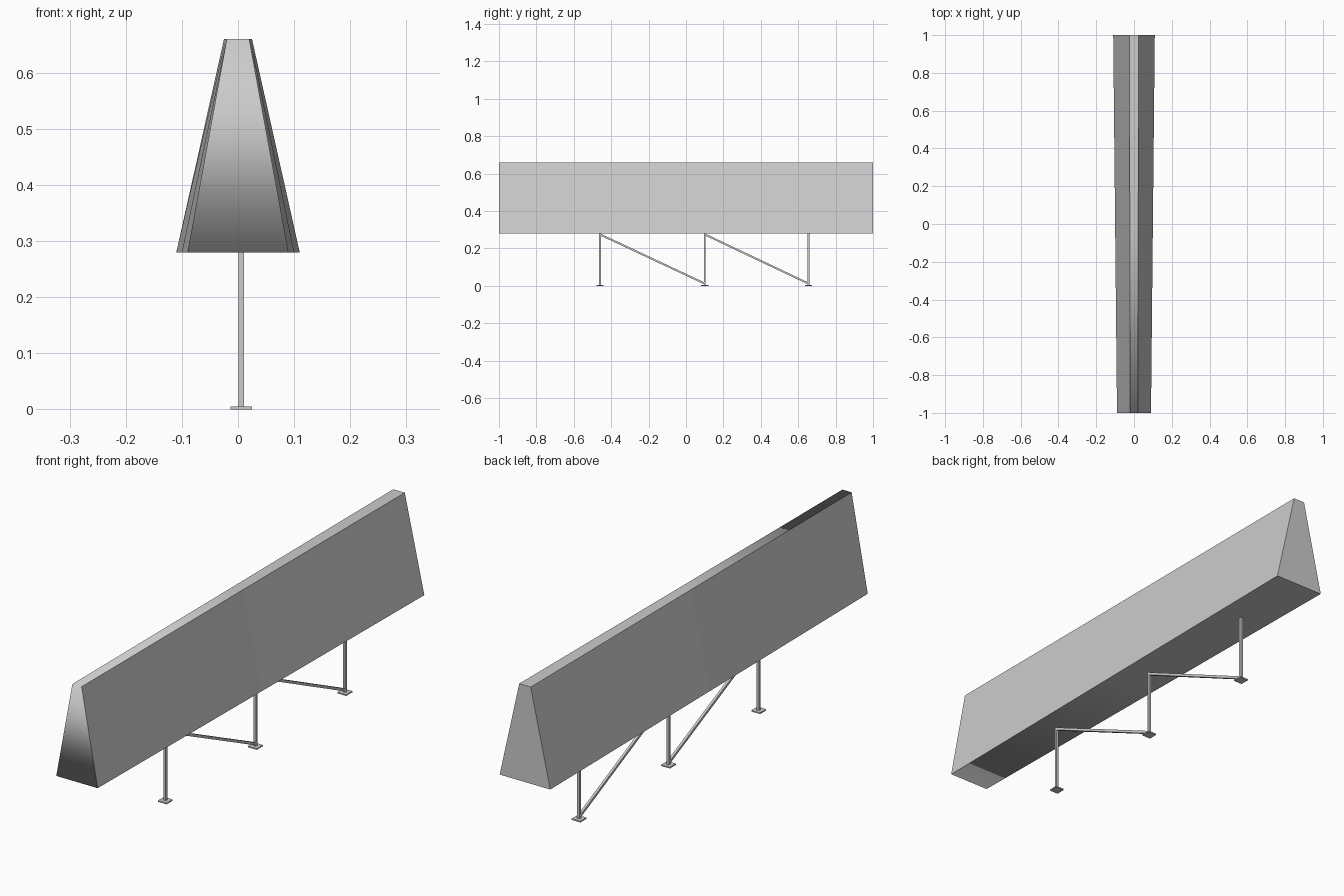
import bpy
import bmesh
from mathutils import Vector

cube = bpy.data.objects.get("Cube")
if cube:
    bpy.data.objects.remove(cube)

grey = bpy.data.materials.new("light grey")
grey.use_nodes = True
colour = (0.6, 0.6, 0.6, 1)
grey.diffuse_color = colour
grey.node_tree.nodes["Principled BSDF"].inputs["Base Color"].default_value = colour

Z_LOW, Z_HIGH = 0.28, 0.66
POST_X = 0.006
BAR = 0.01


def finish(name, bm):
    bmesh.ops.recalc_face_normals(bm, faces=bm.faces)
    mesh = bpy.data.meshes.new(name)
    bm.to_mesh(mesh)
    bm.free()
    mesh.materials.append(grey)
    obj = bpy.data.objects.new(name, mesh)
    bpy.context.collection.objects.link(obj)
    return obj


def box(name, centre, size):
    bm = bmesh.new()
    bmesh.ops.create_cube(bm, size=1)
    bmesh.ops.scale(bm, vec=size, verts=bm.verts)
    obj = finish(name, bm)
    obj.location = centre
    return obj


def bar(name, start, end):
    start, end = Vector(start), Vector(end)
    obj = box(name, (start + end) / 2, (BAR, BAR, (end - start).length))
    obj.rotation_euler = (end - start).to_track_quat("Z", "X").to_euler()


# Tapered body: three trapezoid sections, widening towards the back
bm = bmesh.new()
rings = []
for y, low, high in ((-1, 0.09, 0.02), (0, 0.1, 0.022), (1, 0.11, 0.025)):
    corners = ((-low, Z_LOW), (low, Z_LOW), (high, Z_HIGH), (-high, Z_HIGH))
    rings.append([bm.verts.new((x, y, z)) for x, z in corners])
for a, b in zip(rings, rings[1:]):
    for i in range(4):
        j = (i + 1) % 4
        face = bm.faces.new((a[i], a[j], b[j], b[i]))
        face.smooth = i % 2 == 0
bm.faces.new(rings[0]).smooth = True
bm.faces.new(rings[-1])
# Top, front and underside blend together; all other corners are sharp
for edge in bm.edges:
    edge.smooth = all(f.smooth for f in edge.link_faces)
finish("tapered_body", bm)

# Posts with square feet
posts = (-0.46, 0.1, 0.655)
for n, y in enumerate(posts, 1):
    bar(f"post_{n}", (POST_X, y, 0), (POST_X, y, Z_LOW))
    box(f"foot_{n}", (POST_X, y, 0.0025), (0.038, 0.038, 0.005))

# Diagonal braces from the top of each post to the next foot
for n, (y0, y1) in enumerate(zip(posts, posts[1:]), 1):
    bar(f"brace_{n}", (POST_X, y0, 0.275), (POST_X, y1, 0.012))
